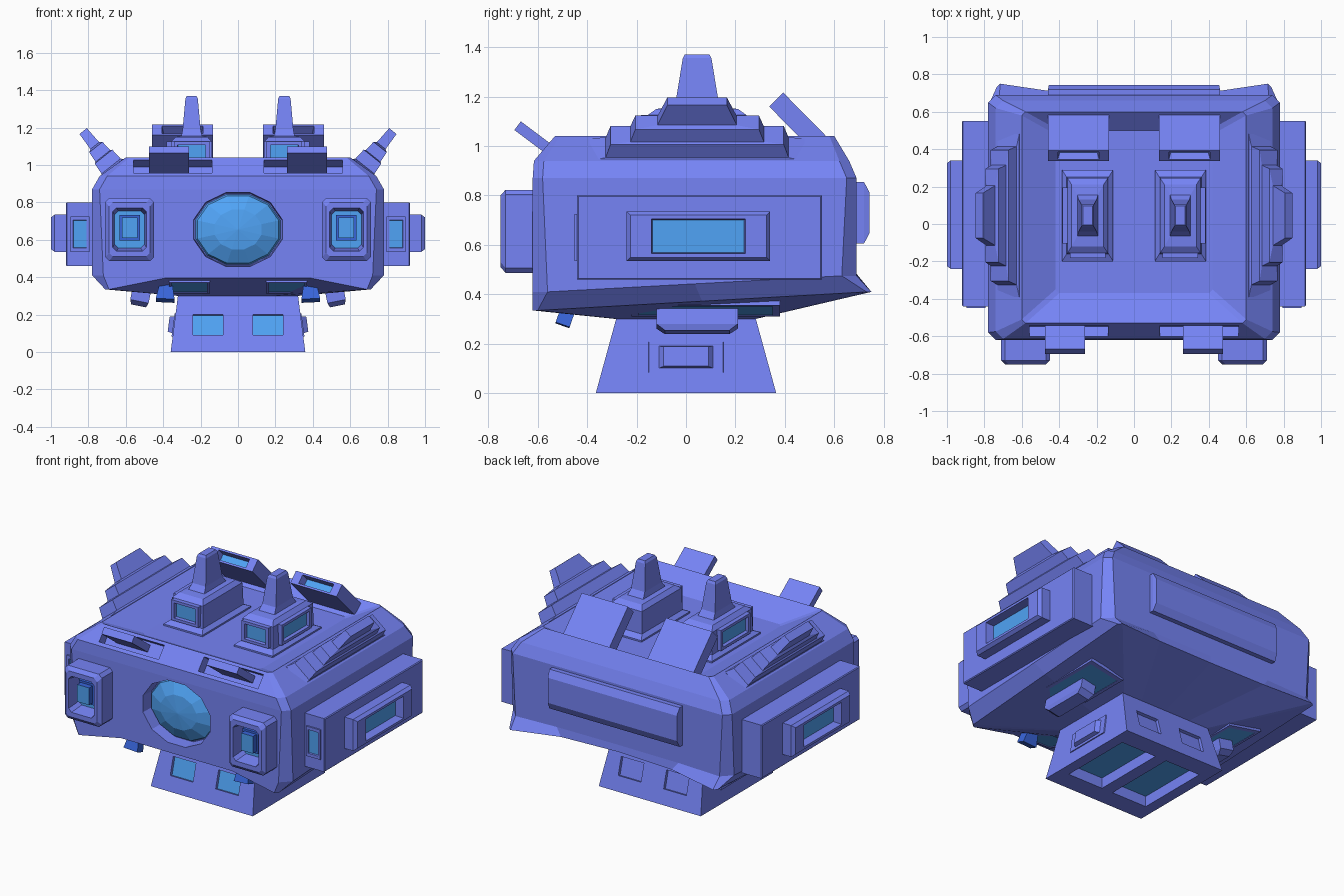
import bpy, bmesh, math
from mathutils import Vector


def material(name, rgb):
    m = bpy.data.materials.new(name)
    m.diffuse_color = (*rgb, 1)
    return m


BODY = material("body_violet", (0.18, 0.23, 0.92))
GLASS = material("glass_blue", (0.08, 0.37, 0.92))
DARK = material("deep_blue", (0.04, 0.13, 0.70))

FRONT, BACK, RIGHT, LEFT = (0, -1, 0), (0, 1, 0), (1, 0, 0), (-1, 0, 0)
UP, DOWN = (0, 0, 1), (0, 0, -1)


def skin(name, rings, mat=BODY, cap=None, mirror=False):
    """Bridge a list of point rings, closing both ends; cap colours the last face."""
    bm = bmesh.new()
    for side in ((1, -1) if mirror else (1,)):
        loops = [[bm.verts.new((p[0] * side, p[1], p[2])) for p in r] for r in rings]
        n = len(loops[0])
        for a, b in zip(loops, loops[1:]):
            for i in range(n):
                j = (i + 1) % n
                bm.faces.new((a[i], a[j], b[j], b[i]))
        bm.faces.new(loops[0][::-1])
        bm.faces.new(loops[-1]).material_index = 1
    bmesh.ops.recalc_face_normals(bm, faces=bm.faces)
    me = bpy.data.meshes.new(name)
    bm.to_mesh(me)
    bm.free()
    me.materials.append(mat)
    me.materials.append(cap or mat)
    ob = bpy.data.objects.new(name, me)
    bpy.context.collection.objects.link(ob)
    return ob


def block(name, loc, normal, levels, mat=BODY, cap=None, mirror=False, c=0.0, xaxis=None):
    """Stack rectangles (half width, half height, distance) along a normal."""
    z = Vector(normal).normalized()
    if xaxis is None:
        xaxis = (1, 0, 0) if abs(z.x) < 0.5 else (0, 1, 0)
    x = Vector(xaxis)
    x = (x - z * x.dot(z)).normalized()
    y = z.cross(x)
    rings = []
    for w, h, d in levels:
        if c:
            pts = [(w, -h + c), (w, h - c), (w - c, h), (c - w, h),
                   (-w, h - c), (-w, c - h), (c - w, -h), (w - c, -h)]
        else:
            pts = [(w, -h), (w, h), (-w, h), (-w, -h)]
        rings.append([Vector(loc) + x * u + y * v + z * d for u, v in pts])
    return skin(name, rings, mat, cap, mirror)


def cut(target, cutter):
    mod = target.modifiers.new("cut", 'BOOLEAN')
    mod.operation = 'DIFFERENCE'
    mod.solver = 'EXACT'
    mod.object = cutter
    cutter.hide_render = True
    bpy.context.view_layer.objects.active = target
    bpy.ops.object.modifier_apply(modifier=mod.name)
    bpy.data.objects.remove(cutter)


def hull_ring(xf, xb, yf, yb, c, zf, zb, lift=0.0, tuck=0.0):
    """Chamfered rectangle with side midpoints; lift and tuck pull in the middle of
    the front and back edges so the corners hang lower and further out."""
    xi, xm, ym, zm = xf * 0.55, (xf + xb) / 2, (yf + yb) / 2, (zf + zb) / 2
    half = [(0, yf, zf + lift), (xi, yf, zf + lift), (xf - c, yf, zf), (xf, yf + c, zf),
            (xm, ym, zm), (xb, yb - c, zb), (xb - c, yb, zb),
            (xi, yb - tuck * 0.8, zb + lift * 0.4), (0, yb - tuck, zb + lift * 0.5)]
    return half + [(-x, y, z) for x, y, z in half[-2:0:-1]]


# Main hull with skirt, sloped shoulders and sunken roof basin
hull = skin("hull", [
    hull_ring(0.32, 0.32, -0.28, 0.28, 0.01, 0.30, 0.30),
    hull_ring(0.71, 0.735, -0.62, 0.75, 0.02, 0.335, 0.41, 0.06, 0.06),
    hull_ring(0.78, 0.78, -0.62, 0.69, 0.06, 0.41, 0.475, 0.02),
    hull_ring(0.78, 0.78, -0.62, 0.69, 0.04, 0.87, 0.87),
    hull_ring(0.74, 0.74, -0.615, 0.66, 0.04, 0.94, 0.94),
    hull_ring(0.60, 0.60, -0.53, 0.60, 0.02, 1.04, 1.04),
    hull_ring(0.42, 0.42, -0.37, 0.50, 0.02, 0.955, 0.955)])


# Round front window: recess and faceted dome
def oval(rx, rz, y, n=12):
    return [(rx * math.cos(2 * math.pi * (i + .5) / n), y,
             0.655 + rz * math.sin(2 * math.pi * (i + .5) / n)) for i in range(n)]


cut(hull, skin("lens_cutter", [oval(0.25, 0.21, -0.70), oval(0.24, 0.20, -0.54)]))
skin("front_dome", [oval(0.239, 0.199, -0.53), oval(0.225, 0.186, -0.56),
                    oval(0.13, 0.11, -0.60), oval(0.004, 0.004, -0.612)], GLASS)

# Roof-edge slots with raised flaps
cut(hull, block("slot_cutter", (0.35, -0.57, 0.99), (0, -0.8, 0.6),
                [(0.21, 0.045, -0.06), (0.21, 0.045, 0.08)], mirror=True))
block("front_flap", (0.37, -0.545, 0.98), (0, -0.8, 0.6),
      [(0.107, 0.022, -0.03), (0.107, 0.022, 0.17)], mirror=True)
block("rear_flap", (0.297, 0.54, 1.01), (0, -0.7, 0.71),
      [(0.163, 0.04, -0.06), (0.163, 0.04, 0.25), (0.11, 0.028, 0.25), (0.10, 0.024, 0.20)],
      cap=GLASS, mirror=True)

# Roof turrets, each with a spire and framed windows
block("roof_turret", (0.248, 0.045, 0), UP,
      [(0.137, 0.245, 0.93), (0.137, 0.245, 0.965), (0.112, 0.205, 0.985), (0.108, 0.20, 1.125),
       (0.085, 0.165, 1.15), (0.055, 0.11, 1.155), (0.048, 0.085, 1.19), (0.033, 0.058, 1.355),
       (0.025, 0.05, 1.37)], mirror=True)
for label, loc, nrm, w in (("front", (0.248, -0.158, 1.06), FRONT, 0.095),
                           ("outer", (0.358, 0.045, 1.06), RIGHT, 0.15)):
    block("turret_window_" + label, loc, nrm,
          [(w, 0.065, -0.01), (w, 0.065, 0.025), (w - 0.02, 0.048, 0.025),
           (w - 0.022, 0.046, 0.003)], cap=GLASS, mirror=True)

# Stepped fins leaning out over the shoulders
block("shoulder_fin", (0.66, 0.045, 0.97), (0.62, 0, 0.78),
      [(0.435, 0.075, -0.06), (0.435, 0.075, 0.02), (0.37, 0.065, 0.03), (0.35, 0.06, 0.095),
       (0.27, 0.05, 0.10), (0.25, 0.045, 0.16), (0.16, 0.03, 0.17), (0.12, 0.025, 0.27)],
      mirror=True, xaxis=(0, 1, 0))

# Front window pods with an inner lamp
block("front_pod", (0.58, -0.62, 0.655), FRONT,
      [(0.13, 0.168, -0.03), (0.13, 0.168, 0.11), (0.11, 0.145, 0.13),
       (0.09, 0.115, 0.13), (0.08, 0.10, 0.04)], cap=GLASS, mirror=True, c=0.02)
block("front_lamp", (0.578, -0.62, 0.665), FRONT,
      [(0.055, 0.068, 0.03), (0.055, 0.068, 0.08), (0.042, 0.055, 0.08), (0.042, 0.055, 0.115)],
      DARK, GLASS, True)

# Side boxes with long outer window and small forward window
block("side_box", (0.78, 0.055, 0.63), RIGHT,
      [(0.495, 0.17, -0.05), (0.495, 0.17, 0.135), (0.49, 0.165, 0.14)], mirror=True)
block("side_window", (0.78, 0.05, 0.635), RIGHT,
      [(0.29, 0.10, 0.12), (0.29, 0.10, 0.20), (0.275, 0.085, 0.22),
       (0.19, 0.07, 0.22), (0.185, 0.065, 0.165)], cap=GLASS, mirror=True)
block("side_box_front_window", (0.845, -0.44, 0.63), FRONT,
      [(0.05, 0.095, -0.01), (0.05, 0.095, 0.01), (0.036, 0.075, 0.01), (0.034, 0.072, 0.002)],
      cap=GLASS, mirror=True)

# Rear panel
block("rear_panel", (0, 0.685, 0.73), BACK,
      [(0.46, 0.125, -0.05), (0.46, 0.125, 0.035), (0.455, 0.08, 0.058)])

# Underside windows, hanging pods and front blades
block("underside_side_window", (0.52, 0.08, 0.338), (0.19, 0, -1),
      [(0.12, 0.30, -0.02), (0.12, 0.30, 0.005), (0.10, 0.27, 0.005), (0.10, 0.27, 0.003)],
      cap=GLASS, mirror=True)
block("underside_pod", (0.515, 0.045, 0.33), (0.2, 0, -1),
      [(0.05, 0.165, -0.02), (0.05, 0.165, 0.06), (0.04, 0.13, 0.085)], mirror=True)
block("underside_front_window", (0.26, -0.47, 0.352), (0, -0.28, -1),
      [(0.11, 0.11, -0.02), (0.11, 0.11, 0.01), (0.095, 0.095, 0.01), (0.095, 0.095, 0.006)],
      cap=GLASS, mirror=True)
block("underside_blade", (0.385, -0.47, 0.36), (0.05, -0.35, -1),
      [(0.03, 0.03, -0.02), (0.05, 0.03, 0.09)], DARK, mirror=True)

# Tapered pedestal with recessed windows
pedestal = block("pedestal", (0, 0, 0), UP, [(0.36, 0.365, 0), (0.32, 0.28, 0.31)])
for label, loc, nrm, w, h, d, mat in (
        ("bottom", (0.165, 0, 0), DOWN, 0.125, 0.24, 0.08, GLASS),
        ("front", (0.16, -0.324, 0.145), (0, -0.965, 0.264), 0.08, 0.057, 0.03, GLASS),
        ("back", (0.16, 0.324, 0.145), (0, 0.965, 0.264), 0.08, 0.057, 0.03, BODY)):
    cut(pedestal, block("window_cutter", loc, nrm, [(w, h, -d), (w, h, 0.03)], mirror=True))
    block("pedestal_window_" + label, loc, nrm,
          [(w, h, -d - 0.005), (w, h, 0.012 - d)], mat, mirror=True)
block("pedestal_side_vent", (0.341, 0, 0.145), (1, 0, 0.13),
      [(0.16, 0.065, -0.02), (0.15, 0.062, 0.006), (0.11, 0.045, 0.006), (0.09, 0.04, 0.03)],
      mirror=True)
